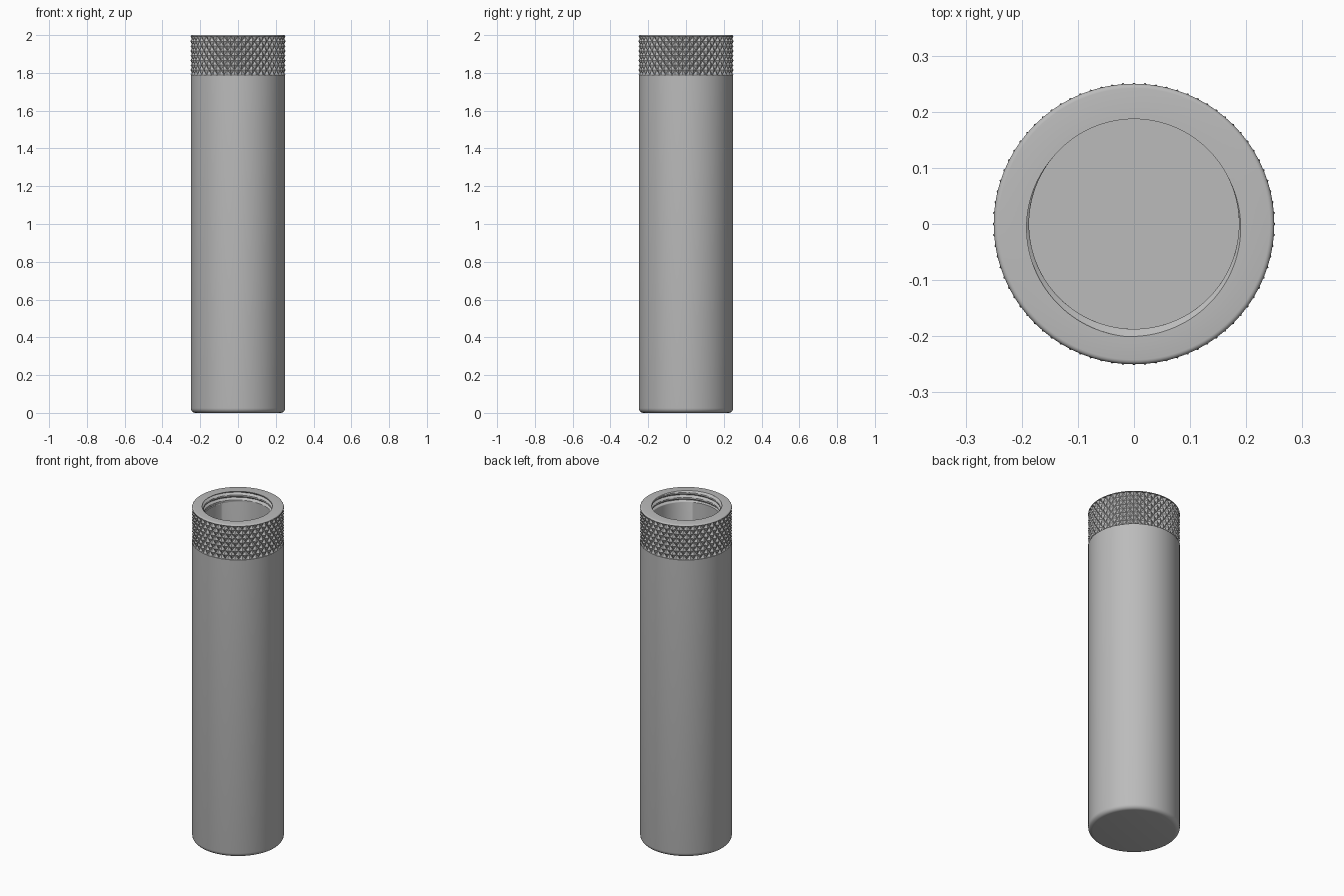
import bpy, bmesh, math

cube = bpy.data.objects.get("Cube")
if cube:
    bpy.data.objects.remove(cube, do_unlink=True)

HEIGHT, RADIUS, BORE, FLOOR = 2.0, 0.25, 0.187, 0.06
GRIP_LOW, GRIP_HIGH = 1.79, 1.992
PITCH, DEPTH, THREAD_END = 0.03, 0.014, 1.935

grey = bpy.data.materials.new("machined_grey")
grey.use_nodes = True
colour = (0.5, 0.5, 0.5, 1)
grey.diffuse_color = colour
grey.node_tree.nodes["Principled BSDF"].inputs["Base Color"].default_value = colour


def surface(name, rows, columns, radius, diamonds=False, smooth=True):
    """Sweep rows of (r, z) round the axis; radius(i, j, angle, r, z) shapes the wall."""
    bm = bmesh.new()
    grid = []
    for j, (r, z) in enumerate(rows):
        ring = []
        for i in range(columns):
            a = 2 * math.pi * i / columns
            d = radius(i, j, a, r, z)
            ring.append(bm.verts.new((d * math.cos(a), d * math.sin(a), z)))
        grid.append(ring)
    for j in range(len(rows) - 1):
        for i in range(columns):
            k = (i + 1) % columns
            a, b, c, d = grid[j][i], grid[j][k], grid[j + 1][k], grid[j + 1][i]
            if not diamonds:
                bm.faces.new((a, b, c, d))
            elif (i + j) % 2 == 0:
                bm.faces.new((a, b, c))
                bm.faces.new((a, c, d))
            else:
                bm.faces.new((a, b, d))
                bm.faces.new((b, c, d))
    bmesh.ops.remove_doubles(bm, verts=bm.verts, dist=1e-6)
    mesh = bpy.data.meshes.new(name)
    bm.to_mesh(mesh)
    bm.free()
    mesh.materials.append(grey)
    obj = bpy.data.objects.new(name, mesh)
    bpy.context.collection.objects.link(obj)
    if smooth:
        bpy.ops.object.select_all(action="DESELECT")
        obj.select_set(True)
        bpy.context.view_layer.objects.active = obj
        bpy.ops.object.shade_smooth_by_angle(angle=math.radians(30))
    return obj


def plain(i, j, a, r, z):
    return r


def fillet(r, z, size, start, steps=5):
    """Quarter-round profile points about a centre."""
    turns = [start + math.pi / 2 * s / steps for s in range(steps + 1)]
    return [(r + size * math.cos(t), z + size * math.sin(t)) for t in turns]


# Outer tube with a rounded foot and a ledge under the grip
foot = 0.025
surface("outer_tube",
        [(0, 0)] + fillet(RADIUS - foot, foot, foot, -math.pi / 2)
        + [(RADIUS, GRIP_LOW), (0.225, GRIP_LOW)], 128, plain)


# Knurled grip: raised diamond pyramids between crossing grooves
def knurl(i, j, a, r, z):
    return r if (i + j) % 2 else r - 0.013


steps = 8
surface("knurled_grip",
        [(RADIUS + 0.002, GRIP_LOW + (GRIP_HIGH - GRIP_LOW) * j / steps)
         for j in range(steps + 1)],
        80, knurl, diamonds=True, smooth=False)


# Rim, threaded mouth, bore and floor in one sweep
def thread(i, j, a, r, z):
    if r != BORE or z < THREAD_END:
        return r
    phase = (z - HEIGHT) / PITCH - a / (2 * math.pi) + 0.735
    offset = abs(phase - round(phase))
    fade = min(1, (z - THREAD_END) / 0.01)
    return r + DEPTH * fade * max(0, 1 - offset / 0.34)


edge = 0.008
rim = [(0.225, GRIP_HIGH)] + fillet(RADIUS - edge, HEIGHT - edge, edge, 0, 4)
count = 40
mouth = [(BORE, HEIGHT - (HEIGHT - THREAD_END) * s / count) for s in range(count + 1)]
surface("threaded_bore", rim + mouth + [(BORE, FLOOR), (0, FLOOR)], 128, thread)
